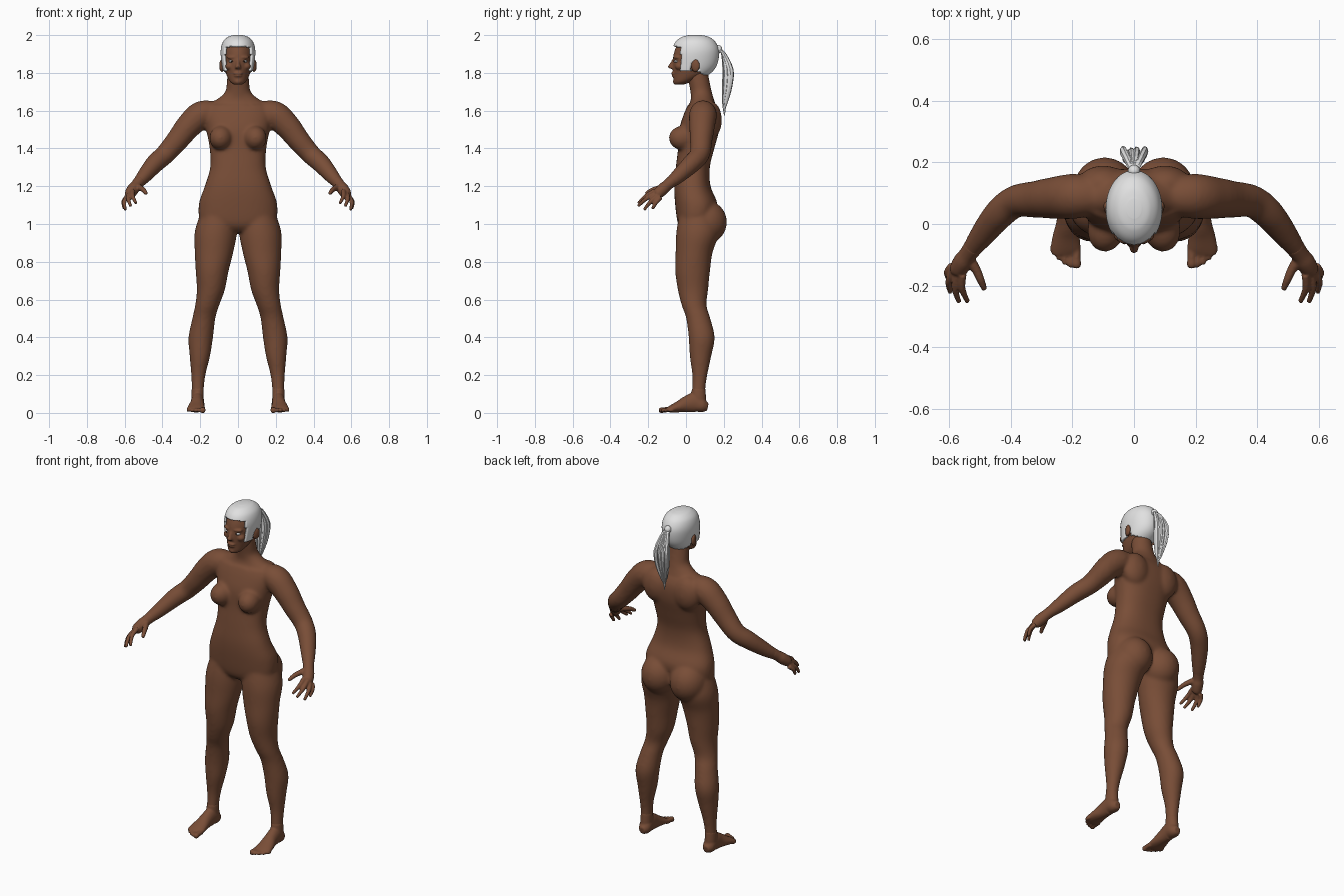
import bpy, bmesh, math
from mathutils import Vector, Matrix

default = bpy.data.objects.get("Cube")
if default:
    bpy.data.objects.remove(default)


def material(name, colour, rough=0.6):
    mat = bpy.data.materials.new(name)
    mat.use_nodes = True
    mat.diffuse_color = (*colour, 1)
    shader = mat.node_tree.nodes["Principled BSDF"]
    shader.inputs["Base Color"].default_value = (*colour, 1)
    shader.inputs["Roughness"].default_value = rough
    return mat


SKIN = material("brown skin", (.19, .075, .038))
HAIR = material("pale grey hair", (.75, .75, .75))
WHITE = material("eye white", (.8, .8, .8))
DARK = material("dark iris", (.03, .015, .01))


def smooth_path(stations, steps):
    """Catmull-Rom interpolation through tuples of any length."""
    pts = [stations[0], *stations, stations[-1]]
    out = []
    for a, b, c, d in zip(pts, pts[1:], pts[2:], pts[3:]):
        for k in range(steps):
            t = k / steps
            out.append([q + t / 2 * (r - p + t * (2*p - 5*q + 4*r - s + t * (3*(q - r) + s - p)))
                        for p, q, r, s in zip(a, b, c, d)])
    return out + [list(stations[-1])]


def loft(bm, stations, mirror=1, sides=24, steps=5, upright=True, box=1.0):
    """Skin elliptical rings (x, y, z, half width, half depth) along a path."""
    path = smooth_path(stations, steps)
    centres = [Vector((p[0] * mirror, p[1], p[2])) for p in path]
    rings = []
    for i, p in enumerate(path):
        u, v = Vector((1, 0, 0)), Vector((0, 1, 0))
        if not upright:
            tangent = centres[min(i + 1, len(path) - 1)] - centres[max(i - 1, 0)]
            u = tangent.cross(Vector((0, 0, 1))).normalized()
            v = u.cross(tangent).normalized()
        ring = []
        for k in range(sides):
            angle = math.tau * k / sides
            c, s = math.cos(angle), math.sin(angle)
            c = math.copysign(abs(c) ** box, c)
            s = math.copysign(abs(s) ** box, s)
            ring.append(bm.verts.new(centres[i] + u * c * p[3] + v * s * p[-1]))
        rings.append(ring)
    for low, high in zip(rings, rings[1:]):
        for k in range(sides):
            n = (k + 1) % sides
            bm.faces.new((low[k], low[n], high[n], high[k]))
    bm.faces.new(rings[0])
    bm.faces.new(rings[-1])


def ball(bm, centre, radii, mirror=1, tilt=0):
    place = Matrix.Translation((centre[0] * mirror, *centre[1:]))
    turn = Matrix.Rotation(tilt * mirror, 4, 'Z')
    bmesh.ops.create_uvsphere(bm, u_segments=24, v_segments=16, radius=1,
                              matrix=place @ turn @ Matrix.Diagonal((*radii, 1)))


def finish(name, bm, mat, voxel=0, relax=0, smooth=True):
    """Turn the bmesh into an object; optionally fuse its volumes into one skin."""
    bmesh.ops.recalc_face_normals(bm, faces=bm.faces)
    mesh = bpy.data.meshes.new(name)
    bm.to_mesh(mesh)
    bm.free()
    mesh.materials.append(mat)
    mesh.polygons.foreach_set("use_smooth", [smooth] * len(mesh.polygons))
    obj = bpy.data.objects.new(name, mesh)
    bpy.context.collection.objects.link(obj)
    if voxel:
        fuse = obj.modifiers.new("fuse", 'REMESH')
        fuse.mode, fuse.voxel_size, fuse.use_smooth_shade = 'VOXEL', voxel, True
        soften = obj.modifiers.new("soften", 'SMOOTH')
        soften.factor, soften.iterations = .5, relax
    return obj


# Body: torso, neck, hips, arms and legs fused together
body = bmesh.new()
loft(body, [(0, .06, .96, .07, .07), (0, .05, 1, .19, .092), (0, .055, 1.1, .208, .112),
            (0, .034, 1.2, .176, .096), (0, .036, 1.3, .147, .09), (0, .054, 1.4, .15, .096),
            (0, .07, 1.5, .168, .106), (0, .083, 1.58, .18, .095), (0, .085, 1.63, .16, .075)],
     sides=40, box=.85)
loft(body, [(0, .088, 1.57, .2, .07), (0, .088, 1.63, .16, .068), (0, .086, 1.665, .105, .06),
            (0, .08, 1.7, .068, .057), (0, .07, 1.75, .06, .056), (0, .06, 1.81, .055, .055)])
ARM = [(.1, .09, 1.59, .055), (.19, .09, 1.58, .073), (.26, .085, 1.52, .068),
       (.32, .08, 1.445, .06), (.385, .073, 1.37, .053), (.44, .03, 1.32, .05),
       (.5, -.045, 1.25, .039), (.54, -.1, 1.205, .027)]
LEG = [(.1, .06, 1.08, .09, .09), (.117, .062, .96, .112, .113), (.127, .043, .85, .102, .098),
       (.137, .035, .75, .087, .092), (.144, .037, .65, .074, .08), (.163, .043, .57, .064, .066),
       (.181, .065, .5, .061, .064), (.197, .083, .4, .065, .069), (.202, .077, .3, .054, .057),
       (.21, .073, .2, .038, .04), (.213, .067, .12, .032, .036), (.214, .065, .04, .034, .042)]
for side in (1, -1):
    loft(body, ARM, side, upright=False)
    loft(body, LEG, side, sides=32)
    ball(body, (.095, .105, 1.01), (.105, .112, .115), side)
    ball(body, (.088, -.012, 1.455), (.062, .08, .066), side, .25)
    ball(body, (.1, .13, 1.55), (.085, .06, .1), side)
finish("body", body, SKIN, .009, 9)

# Hands: palm, four fingers and a thumb
FINGERS = [((.557, -.165, 1.175), (.54, -.253, 1.11)), ((.575, -.165, 1.16), (.568, -.254, 1.095)),
           ((.586, -.152, 1.148), (.597, -.222, 1.075)), ((.59, -.135, 1.14), (.603, -.178, 1.08))]
for side, label in ((1, "left"), (-1, "right")):
    hand = bmesh.new()
    loft(hand, [(.52, -.072, 1.228, .032), (.54, -.1, 1.205, .029), (.555, -.122, 1.185, .032),
                (.572, -.15, 1.16, .028), (.576, -.162, 1.152, .016)], side, upright=False)
    for base, tip in FINGERS:
        middle = (Vector(base) + Vector(tip)) / 2 + Vector((.01, 0, .007))
        loft(hand, [(*base, .0135), (*middle, .0115), (*tip, .008)], side, 12, upright=False)
    loft(hand, [(.54, -.105, 1.2, .019), (.512, -.15, 1.188, .015), (.498, -.182, 1.178, .013),
                (.485, -.213, 1.16, .009)], side, 12, upright=False)
    finish(label + "_hand", hand, SKIN, .0045, 3)

    # Feet: arch with heel, then five toes
    foot = bmesh.new()
    loft(foot, [(.213, .116, .032, .018, .02), (.213, .09, .038, .034, .036),
                (.214, .05, .055, .035, .053), (.216, .005, .046, .036, .044),
                (.22, -.04, .032, .044, .03), (.222, -.08, .021, .049, .019),
                (.222, -.1, .016, .044, .012)], side, upright=False)
    loft(foot, [(.213, .066, .03, .032, .042), (.214, .066, .08, .033, .04),
                (.213, .067, .13, .032, .036)], side)
    for i in range(5):
        x, reach = .187 + .019 * i, -.132 + .003 * i * i
        size = .016 if i == 0 else .012 - .0007 * i
        loft(foot, [(x, -.08, .018, size * .9), (x, reach + .015, .016, size * .9),
                    (x, reach, .014, size), (x, reach - .012, .013, size * .6)], side, 12, upright=False)
    finish(label + "_foot", foot, SKIN, .005, 3)

# Head with nose, lips, brow and ears
SKULL = [(0, -.036, 1.738, .02, .024), (0, -.018, 1.753, .042, .047), (0, .02, 1.79, .061, .088),
         (0, .04, 1.84, .073, .111), (0, .049, 1.9, .08, .114), (0, .05, 1.95, .069, .095),
         (0, .05, 1.978, .042, .06), (0, .05, 1.988, .012, .02)]
head = bmesh.new()
loft(head, SKULL, sides=40)
loft(head, [(0, -.056, 1.878, .009, .012), (0, -.07, 1.852, .01, .014),
            (0, -.077, 1.832, .015, .019), (0, -.068, 1.822, .016, .015)], sides=16)
ball(head, (0, -.066, 1.797), (.025, .013, .007))
ball(head, (0, -.063, 1.785), (.022, .014, .007))
ball(head, (0, -.052, 1.754), (.021, .018, .015))
for side in (1, -1):
    ball(head, (.033, -.051, 1.882), (.026, .014, .009), side, .35)
    ball(head, (.043, -.036, 1.835), (.024, .022, .02), side, .5)
    ball(head, (.086, .05, 1.838), (.012, .024, .034), side, -.3)
finish("head", head, SKIN, .005, 3)

# Eyes with thin irises
for side, label in ((1, "left"), (-1, "right")):
    eye = bmesh.new()
    ball(eye, (.033, -.047, 1.861), (.016, .017, .0075), side, .3)
    finish(label + "_eye", eye, WHITE)
    iris = bmesh.new()
    ball(iris, (.032, -.0635, 1.861), (.0045, .002, .005), side, .3)
    finish(label + "_iris", iris, DARK)

# Scalp hair: an enlarged skull shell, opened around the face and trimmed at the nape
cap = bmesh.new()
loft(cap, [(x, y, z + .012 * (z > 1.85), w + .012, d + .012) for x, y, z, w, d in SKULL],
     sides=64, steps=9)


def uncovered(face):
    x, y, z = face.calc_center_median()
    face_opening = y < -.028 and z < 1.945 - 2 * x * x
    nape = z < 1.81 - max(0, y - .06) * .5
    ear_gap = abs(y - .045) < .018 and z < 1.855
    return face_opening or nape or ear_gap


bmesh.ops.delete(cap, geom=[f for f in cap.faces if uncovered(f)], context='FACES')
scalp = finish("scalp_hair", cap, HAIR)
thick = scalp.modifiers.new("thickness", 'SOLIDIFY')
thick.thickness, thick.offset = .012, -1

# Ponytail: a tie knot and a fan of flat-faced tapering locks
tail = bmesh.new()
ball(tail, (0, .172, 1.925), (.02, .02, .022))
for i in range(9):
    spread = (i - 4) / 4
    depth = .012 * math.cos(i * 2.4)
    end = 1.575 + .035 * abs(spread) + .02 * (i % 2)
    loft(tail, [(0, .165, 1.925, .01, .01), (.014 * spread, .195, 1.91, .011, .012),
                (.034 * spread, .222 + depth, 1.82, .012, .018),
                (.03 * spread, .218 + depth, 1.73, .01, .016),
                (.014 * spread, .207 + depth / 2, 1.65, .007, .011),
                (.005 * spread, .204, end, .002, .003)], sides=7, steps=3)
finish("ponytail", tail, HAIR, smooth=False)
